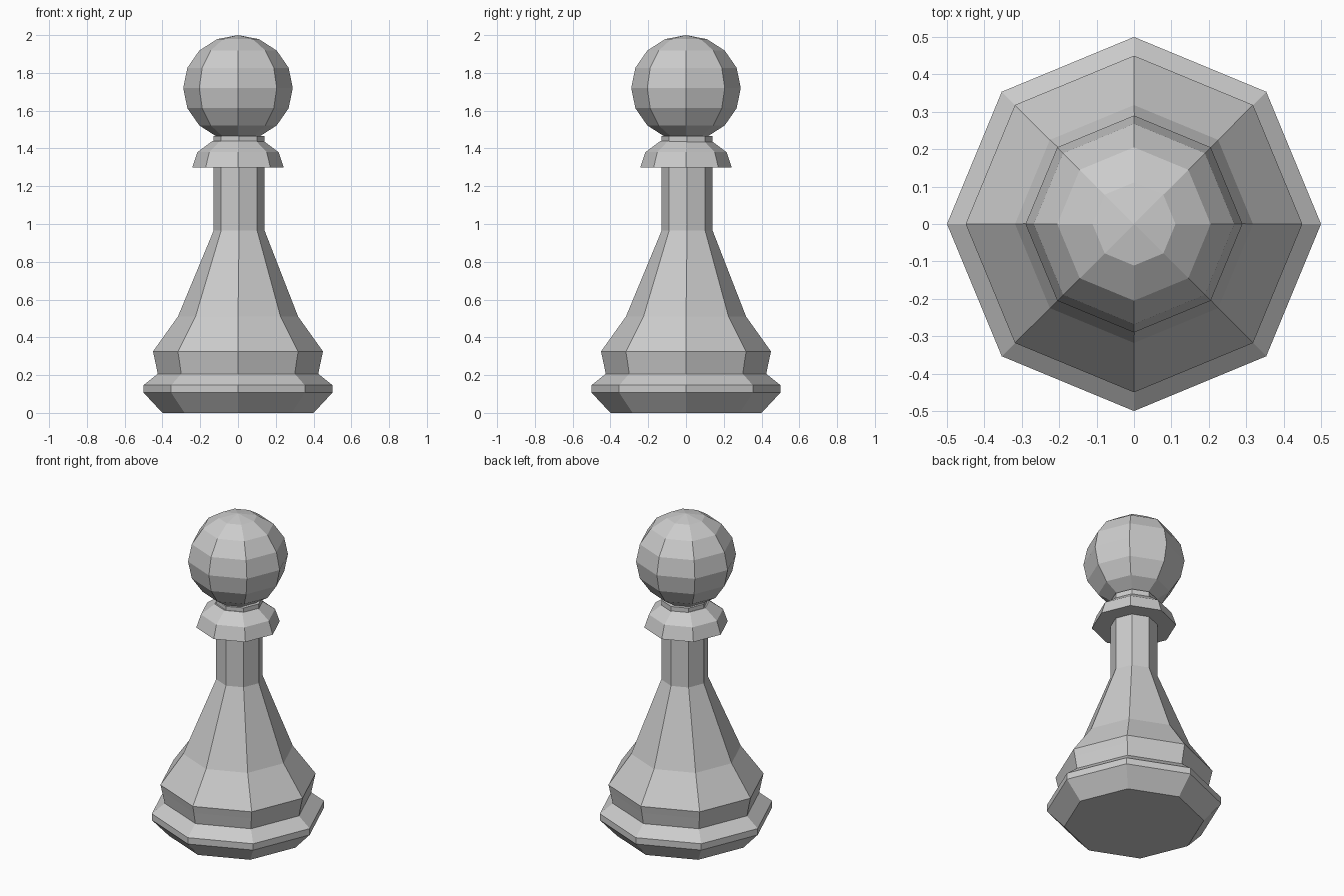
import bpy, bmesh, math

if "Cube" in bpy.data.objects:
    bpy.data.objects.remove(bpy.data.objects["Cube"])

SIDES = 8
grey = bpy.data.materials.new("plain grey")
grey.diffuse_color = (0.6, 0.6, 0.6, 1)
grey.use_nodes = True
grey.node_tree.nodes["Principled BSDF"].inputs["Base Color"].default_value = grey.diffuse_color


def lathe(name, profile, shift=0.0, shift_from=9.0):
    """Spin (radius, z) points into a closed, flat-faced eight-sided solid."""
    bm = bmesh.new()
    rings = []
    for r, z in profile:
        o = shift if z >= shift_from else 0.0
        if r == 0:
            rings.append([bm.verts.new((o, o, z))] * SIDES)
        else:
            rings.append([bm.verts.new((o + r * math.cos(math.tau * i / SIDES),
                                        o + r * math.sin(math.tau * i / SIDES), z))
                          for i in range(SIDES)])
    for a, b in zip(rings, rings[1:]):
        for i in range(SIDES):
            j = (i + 1) % SIDES
            quad = list(dict.fromkeys((a[i], a[j], b[j], b[i])))
            bm.faces.new(quad)
    # flat end caps
    if profile[0][0] > 0:
        bm.faces.new(rings[0][::-1])
    if profile[-1][0] > 0:
        bm.faces.new(rings[-1])
    bmesh.ops.recalc_face_normals(bm, faces=bm.faces)
    mesh = bpy.data.meshes.new(name)
    bm.to_mesh(mesh)
    bm.free()
    mesh.materials.append(grey)
    ob = bpy.data.objects.new(name, mesh)
    bpy.context.collection.objects.link(ob)
    return ob


# Foot, bell-shaped body and neck; the neck sits very slightly off centre
lathe("base_body_and_neck",
      [(0.40, 0.0), (0.50, 0.107), (0.50, 0.147), (0.425, 0.207),
       (0.44, 0.28), (0.45, 0.325), (0.318, 0.51), (0.135, 0.965),
       (0.135, 1.465)], shift=0.006, shift_from=0.9)

# Collar
lathe("collar", [(0.242, 1.30), (0.215, 1.38), (0.135, 1.44)])

# Ball head
lathe("head", [(0.29 * math.sin(math.pi * k / 8) if 0 < k < 8 else 0,
                1.72 - 0.28 * math.cos(math.pi * k / 8)) for k in range(9)])
